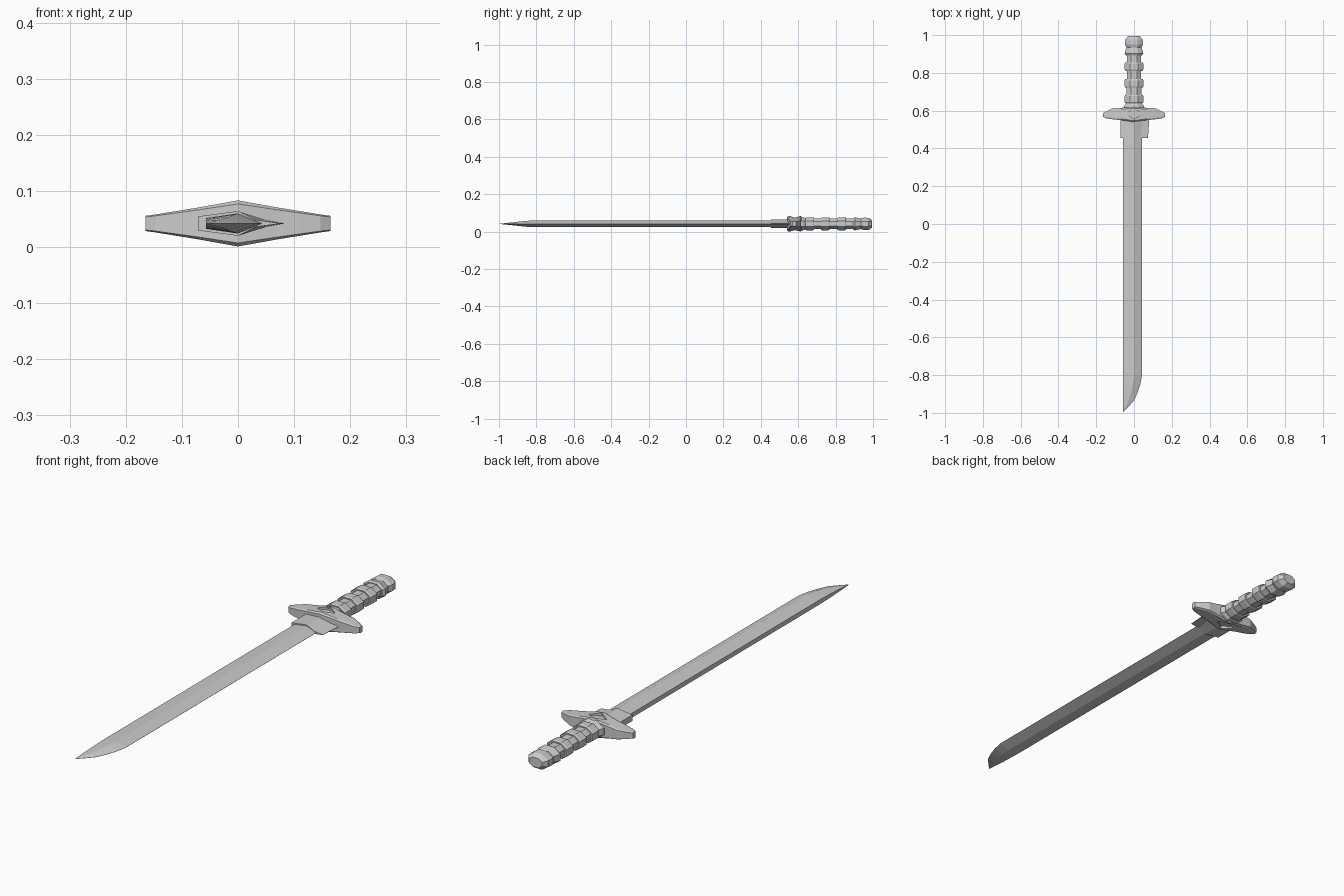
import bpy, bmesh, math

if "Cube" in bpy.data.objects:
    bpy.data.objects.remove(bpy.data.objects["Cube"])

ZC = 0.042  # height of the sword's mid-plane


def loft(name, sections):
    """Skin a closed solid through rings with equal point counts."""
    bm = bmesh.new()
    rings = [[bm.verts.new(p) for p in s] for s in sections]
    n = len(rings[0])
    for a, b in zip(rings, rings[1:]):
        for i in range(n):
            j = (i + 1) % n
            bm.faces.new((a[i], a[j], b[j], b[i]))
    bm.faces.new(rings[0])
    bm.faces.new(rings[-1])
    bmesh.ops.remove_doubles(bm, verts=bm.verts, dist=1e-5)
    bmesh.ops.recalc_face_normals(bm, faces=bm.faces)
    mesh = bpy.data.meshes.new(name)
    bm.to_mesh(mesh)
    bm.free()
    ob = bpy.data.objects.new(name, mesh)
    bpy.context.collection.objects.link(ob)
    return ob


def section(y, half):
    """Cross-section at y, mirrored top to bottom from (x, half height) pairs."""
    return ([(x, y, ZC + h) for x, h in half] +
            [(x, y, ZC - h) for x, h in reversed(half)])


def turned(name, profile):
    """Flattened octagonal handle piece from (y, half width, half height)."""
    k = 1 / math.cos(math.pi / 8)
    angles = [math.pi / 8 + i * math.pi / 4 for i in range(8)]
    return loft(name, [[(w * k * math.cos(a), y, ZC + h * k * math.sin(a))
                        for a in angles] for y, w, h in profile])


# Single-edged blade: thick spine, central ridge, sharp edge, swept tip
blade = [(0.56, 0, 0.018, 0.0095, 0.043), (-0.80, 0, 0.018, 0.0095, 0.042),
         (-0.845, -0.006, 0.016, 0.0085, 0.033), (-0.885, -0.015, 0.012, 0.007, 0.02),
         (-0.93, -0.028, 0.007, 0.005, 0.0), (-0.96, -0.042, 0.004, 0.003, -0.027),
         (-0.99, -0.0565, 0.0008, 0.0008, -0.056)]
loft("blade", [section(y, [(-0.057, hs), (rx, hr), (ex, 0.0003)])
               for y, rx, hr, hs, ex in blade])

# Collar at the blade root
loft("blade_collar", [section(y, [(-0.071, 0.0125), (0, 0.022), (m, 0.006), (e, 0.0005)])
                      for y, m, e in [(0.56, 0.05, 0.081), (0.46, 0.032, 0.074)]])

# Cross guard: chamfered sections running along x
half_guard = [(0.165, 0.574, 0.592, 0.0135), (0.147, 0.564, 0.602, 0.016),
              (0.11, 0.559, 0.619, 0.022), (0.07, 0.555, 0.62, 0.0285)]
stations = ([(-x, a, b, h) for x, a, b, h in half_guard] +
            [(0, 0.545, 0.625, 0.041)] + half_guard[::-1])


def guard_section(x, y0, y1, h):
    c, k = 0.007, 0.85
    side = [(y0, h * k), (y0 + c, h), (y1 - c, h), (y1, h * k)]
    return ([(x, y, ZC + z) for y, z in side] +
            [(x, y, ZC - z) for y, z in reversed(side)])


guard = loft("cross_guard", [guard_section(*s) for s in stations])

# Diamond recesses on both faces of the guard
for s, label in ((1, "top"), (-1, "bottom")):
    diamond = [(0.042, 0.588), (0, 0.615), (-0.042, 0.588), (0, 0.561)]
    cutter = loft("diamond_cutter_" + label,
                  [[(x, y, ZC + s * d) for x, y in diamond] for d in (0.028, 0.07)])
    cutter.hide_render = True
    cutter.hide_set(True)
    cut = guard.modifiers.new("recess_" + label, 'BOOLEAN')
    cut.operation = 'DIFFERENCE'
    cut.solver = 'EXACT'
    cut.object = cutter

# Grip core flaring into the guard
turned("grip", [(0.605, 0.056, 0.036), (0.63, 0.052, 0.035), (0.65, 0.039, 0.028),
                (0.92, 0.037, 0.027)])

# Grip rings
for i, y in enumerate((0.667, 0.75, 0.838)):
    turned("grip_ring_%d" % (i + 1),
           [(y - 0.022, 0.046, 0.032), (y - 0.016, 0.049, 0.035),
            (y + 0.016, 0.049, 0.035), (y + 0.022, 0.046, 0.032)])

# Pommel with flared neck
turned("pommel", [(0.898, 0.042, 0.030), (0.908, 0.050, 0.035), (0.94, 0.040, 0.028),
                  (0.955, 0.048, 0.033), (0.982, 0.046, 0.032), (1.0, 0.030, 0.020)])

# Shift so the overall length is centred
for ob in bpy.context.collection.objects:
    ob.location.y = -0.005
